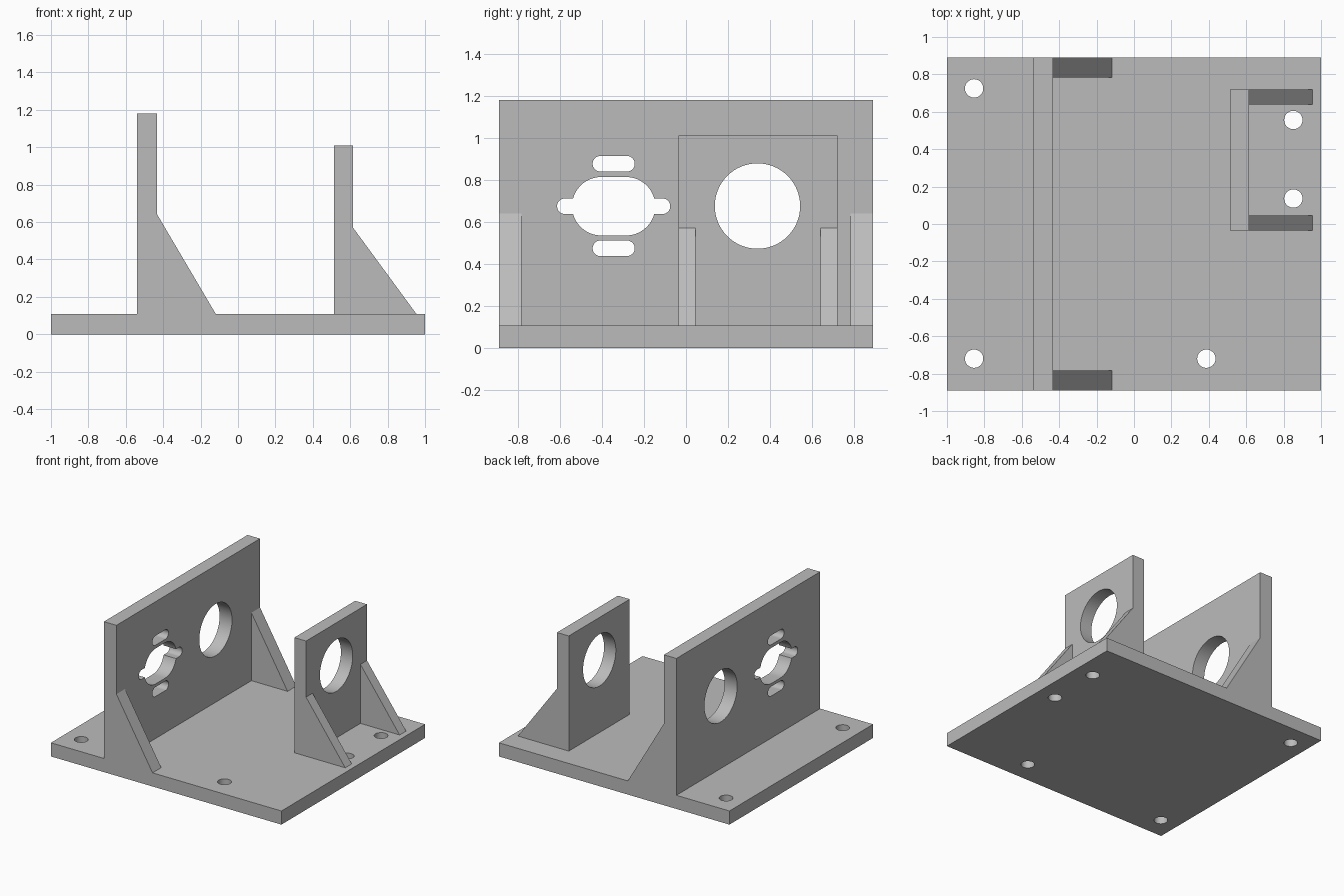
import bpy
import bmesh
from math import cos, sin, pi, radians
from mathutils import Vector

if "Cube" in bpy.data.objects:
    bpy.data.objects.remove(bpy.data.objects["Cube"], do_unlink=True)

grey = bpy.data.materials.new("plain grey")
grey.use_nodes = True
COLOUR = (0.5, 0.5, 0.5, 1)
grey.diffuse_color = COLOUR
grey.node_tree.nodes["Principled BSDF"].inputs["Base Color"].default_value = COLOUR

# Ways to lift a flat outline (a, b) to 3D at depth d, and the extrude direction
PLANES = {
    "X": (lambda a, b, d: (d, a, b), Vector((1, 0, 0))),
    "Y": (lambda a, b, d: (a, d, b), Vector((0, 1, 0))),
    "Z": (lambda a, b, d: (a, b, d), Vector((0, 0, 1))),
}


def prism(name, outline, axis, start, end):
    """Extrude a flat outline along an axis."""
    place, direction = PLANES[axis]
    bm = bmesh.new()
    face = bm.faces.new([bm.verts.new(place(a, b, start)) for a, b in outline])
    ext = bmesh.ops.extrude_face_region(bm, geom=[face])
    moved = [g for g in ext["geom"] if isinstance(g, bmesh.types.BMVert)]
    bmesh.ops.translate(bm, verts=moved, vec=direction * (end - start))
    bmesh.ops.recalc_face_normals(bm, faces=bm.faces)
    mesh = bpy.data.meshes.new(name)
    bm.to_mesh(mesh)
    bm.free()
    mesh.materials.append(grey)
    obj = bpy.data.objects.new(name, mesh)
    bpy.context.collection.objects.link(obj)
    return obj


def rect(a0, a1, b0, b1):
    return [(a0, b0), (a1, b0), (a1, b1), (a0, b1)]


def slot(a, b, radius, half_width, steps=32):
    """Round-ended slot outline; a circle when half_width equals radius."""
    shift = half_width - radius
    points = []
    for side in (1, -1):
        count = steps + 1 if shift > 0 else steps
        for i in range(count):
            t = -pi / 2 + pi * i / steps
            points.append((a + side * (shift + radius * cos(t)),
                           b + side * radius * sin(t)))
    return points


def cut(obj, outlines, axis, start, end):
    """Punch outlines through a part, then shade the bores smooth."""
    bpy.ops.object.select_all(action="DESELECT")
    bpy.context.view_layer.objects.active = obj
    obj.select_set(True)
    for outline in outlines:
        cutter = prism("cutter", outline, axis, start, end)
        cutter.hide_render = True
        mod = obj.modifiers.new("hole", "BOOLEAN")
        mod.operation = "DIFFERENCE"
        mod.solver = "EXACT"
        mod.object = cutter
        bpy.ops.object.modifier_apply(modifier=mod.name)
        bpy.data.objects.remove(cutter, do_unlink=True)
    bpy.ops.object.shade_smooth_by_angle(angle=radians(30))


BASE = 0.107   # plate thickness
DEPTH = 0.89   # half depth of the plate

# Base plate with five screw holes
base = prism("base_plate", rect(-1, 1, -DEPTH, DEPTH), "Z", 0, BASE)
screws = [(-0.855, 0.725), (-0.855, -0.72), (0.387, -0.72),
          (0.852, 0.556), (0.852, 0.136)]
cut(base, [slot(x, y, 0.049, 0.049) for x, y in screws], "Z", -0.1, 0.3)

bore = slot(0.34, 0.675, 0.203, 0.203)

# Tall wall with a round bore and a keyed opening between two slots
tall = prism("tall_wall", rect(-DEPTH, DEPTH, BASE, 1.18), "X", -0.54, -0.432)
key_y = -0.344
cut(tall, [bore,
           slot(key_y, 0.674, 0.139, 0.198),
           slot(key_y, 0.674, 0.037, 0.269),
           slot(key_y, 0.876, 0.037, 0.1),
           slot(key_y, 0.474, 0.037, 0.1)], "X", -0.7, -0.3)

# Short wall with a matching bore
short_y = (-0.035, 0.72)
short = prism("short_wall", rect(*short_y, BASE, 1.01), "X", 0.513, 0.615)
cut(short, [bore], "X", 0.4, 0.75)


def braces(name, x0, x1, top, y0, y1, thick):
    """Triangular gussets at both ends of a wall."""
    outline = [(x0, BASE), (x1, BASE), (x0, top)]
    prism(name + "_right_brace", outline, "Y", y0, y0 + thick)
    prism(name + "_left_brace", outline, "Y", y1 - thick, y1)


braces("tall_wall", -0.432, -0.118, 0.64, -DEPTH, DEPTH, 0.107)
braces("short_wall", 0.615, 0.955, 0.57, *short_y, 0.081)
